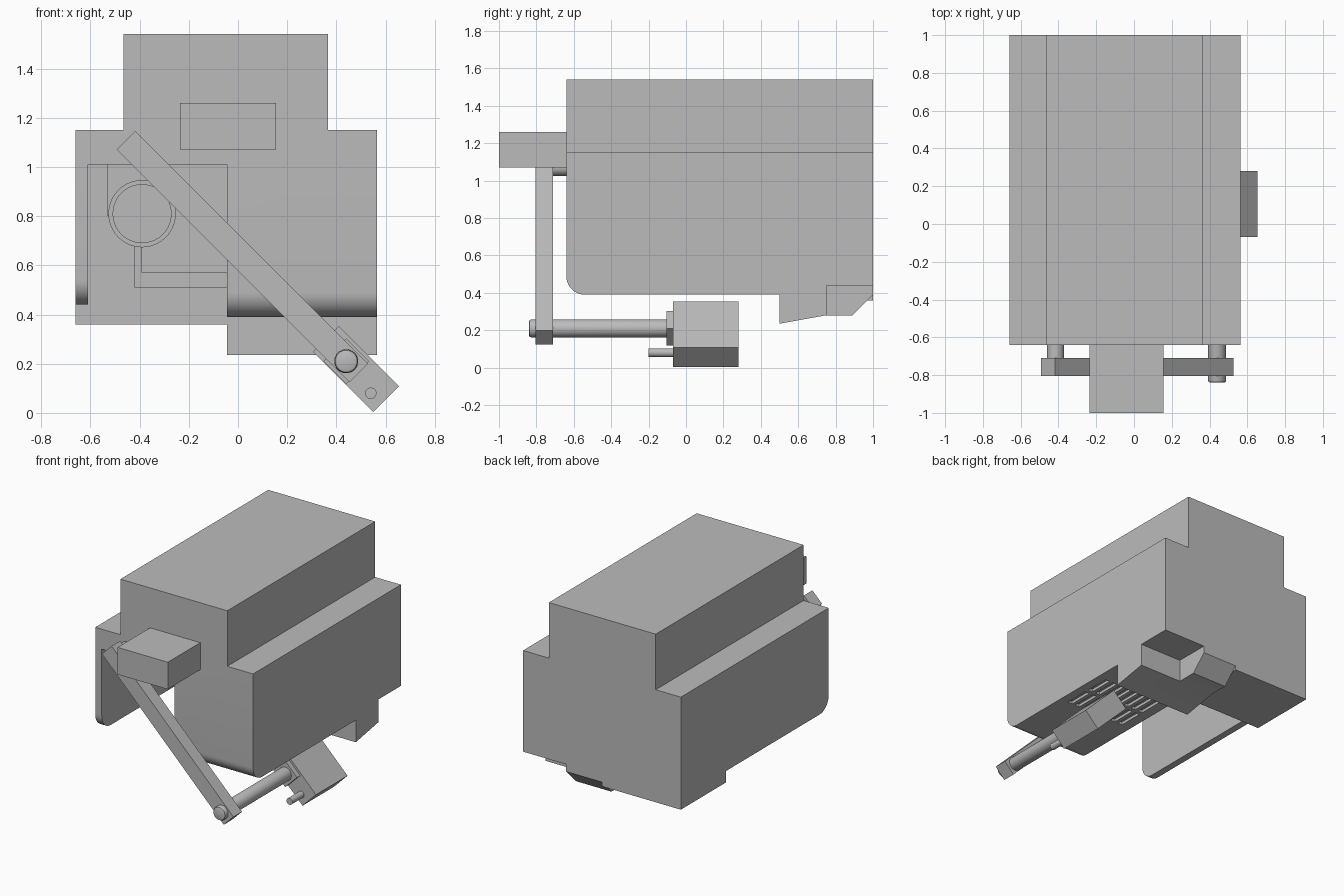
import bpy, bmesh, math
from mathutils import Vector, Matrix

if "Cube" in bpy.data.objects:
    bpy.data.objects.remove(bpy.data.objects["Cube"])

grey = bpy.data.materials.new("plain grey")
grey.use_nodes = True
grey.diffuse_color = (0.5, 0.5, 0.5, 1)
grey.node_tree.nodes["Principled BSDF"].inputs["Base Color"].default_value = (0.5, 0.5, 0.5, 1)


def finish(name, bm):
    bmesh.ops.recalc_face_normals(bm, faces=bm.faces)
    mesh = bpy.data.meshes.new(name)
    bm.to_mesh(mesh)
    bm.free()
    mesh.materials.append(grey)
    obj = bpy.data.objects.new(name, mesh)
    bpy.context.collection.objects.link(obj)
    return obj


def prism(name, points, axis, lo, hi):
    """Extrude a closed profile along x (profile in y, z) or along y (profile in x, z)."""
    bm = bmesh.new()
    place = (lambda a, b: (lo, a, b)) if axis == "x" else (lambda a, b: (a, lo, b))
    face = bm.faces.new([bm.verts.new(place(a, b)) for a, b in points])
    new = bmesh.ops.extrude_face_region(bm, geom=[face])["geom"]
    shift = Vector((hi - lo, 0, 0)) if axis == "x" else Vector((0, hi - lo, 0))
    bmesh.ops.translate(bm, vec=shift, verts=[v for v in new if isinstance(v, bmesh.types.BMVert)])
    return finish(name, bm)


def box(name, x, y, z):
    return prism(name, [(x[0], z[0]), (x[1], z[0]), (x[1], z[1]), (x[0], z[1])], "y", *y)


def tilted_box(name, centre, length, width, y):
    """Box whose long side runs down to the right at 45 degrees."""
    turn = Matrix.Rotation(math.radians(-45), 2)
    corners = [(-1, -1), (1, -1), (1, 1), (-1, 1)]
    pts = [Vector(centre) + turn @ Vector((a * length / 2, b * width / 2)) for a, b in corners]
    return prism(name, pts, "y", *y)


def rod(name, centre, radius, y, bevel=0.0):
    bm = bmesh.new()
    bmesh.ops.create_cone(bm, cap_ends=True, segments=40, radius1=radius, radius2=radius,
                          depth=y[1] - y[0])
    bmesh.ops.rotate(bm, verts=bm.verts, matrix=Matrix.Rotation(math.pi / 2, 3, "X"))
    bmesh.ops.translate(bm, verts=bm.verts, vec=(centre[0], sum(y) / 2, centre[1]))
    if bevel:
        front = [e for e in bm.edges if all(v.co.y < y[0] + 1e-4 for v in e.verts)]
        bmesh.ops.bevel(bm, geom=front, offset=bevel, segments=2, affect="EDGES", profile=0.5)
    obj = finish(name, bm)
    smooth(obj)
    return obj


def smooth(obj):
    bpy.ops.object.select_all(action="DESELECT")
    obj.select_set(True)
    bpy.context.view_layer.objects.active = obj
    bpy.ops.object.shade_smooth_by_angle(angle=math.radians(25))


def cut(obj, cutter):
    mod = obj.modifiers.new("cut", "BOOLEAN")
    mod.operation = "DIFFERENCE"
    mod.solver = "EXACT"
    mod.object = cutter
    bpy.context.view_layer.objects.active = obj
    bpy.ops.object.modifier_apply(modifier=mod.name)
    bpy.data.objects.remove(cutter)


def front_arc(bottom, radius=0.1):
    """Rounded lower front edge as y, z points."""
    steps = [math.pi / 2 * i / 10 for i in range(11)]
    return [(-0.64 + radius * (1 - math.cos(t)), bottom + radius * (1 - math.sin(t))) for t in steps]


# Stepped housing
housing = prism("housing", [(-0.66, 0.36), (-0.045, 0.36), (-0.045, 0.2), (0.565, 0.2),
                            (0.565, 1.15), (0.365, 1.15), (0.365, 1.54), (-0.465, 1.54),
                            (-0.465, 1.15), (-0.66, 1.15)], "y", -0.64, 1.0)

# Front bay, underside with rounded front edge, side wall edge and rear corner notch
cut(housing, box("bay_cutter", (-0.61, -0.045), (-1.2, 0.5), (0, 1.01)))
cut(housing, prism("underside_cutter", [(-1.2, 0.49)] + front_arc(0.39) + [
    (0.5, 0.39), (0.5, 0.235), (0.75, 0.28), (0.89, 0.28), (1.0, 0.39),
    (1.2, 0.39), (1.2, -0.2), (-1.2, -0.2)], "x", -0.046, 1.0))
cut(housing, prism("wall_cutter", [(-1.2, 0.54)] + front_arc(0.44) + [
    (0.5, 0.44), (0.5, 0), (-1.2, 0)], "x", -1.0, -0.5))
cut(housing, box("notch_cutter", (0.23, 1.0), (0.75, 1.2), (0, 0.44)))

# Vent slots in the underside
for row in range(2):
    for col in range(8):
        x, y = 0.03 + col * 0.062, -0.09 + row * 0.21
        cut(housing, box("vent_cutter", (x, x + 0.035), (y, y + 0.18), (0.3, 0.41)))
smooth(housing)

# Fittings inside the bay
box("bay_bracket", (-0.53, -0.28), (0.3, 0.5), (0.8, 1.01))
rod("bay_drum", (-0.39, 0.81), 0.137, (0.17, 0.5))
rod("bay_drum_face", (-0.39, 0.81), 0.12, (0.155, 0.17))
box("bay_upright", (-0.42, -0.39), (0.3, 0.5), (0.51, 0.7))
box("bay_rail", (-0.39, -0.045), (0.3, 0.5), (0.51, 0.57))

# Front block
box("front_block", (-0.235, 0.155), (-1.0, -0.64), (1.07, 1.26))

# Swinging arm with its pivot and long shaft
tilted_box("arm", (0.0175, 0.635), 1.338, 0.106, (-0.805, -0.71))
rod("arm_pivot", (-0.415, 1.07), 0.045, (-0.71, -0.64))
rod("arm_shaft", (0.44, 0.21), 0.048, (-0.84, -0.105), 0.012)

# Lower head on the shaft
tilted_box("head_plate", (0.44, 0.21), 0.13, 0.13, (-0.105, -0.07))
tilted_box("head_block", (0.48, 0.178), 0.346, 0.148, (-0.07, 0.28))
rod("head_pin", (0.54, 0.08), 0.023, (-0.2, -0.07))
